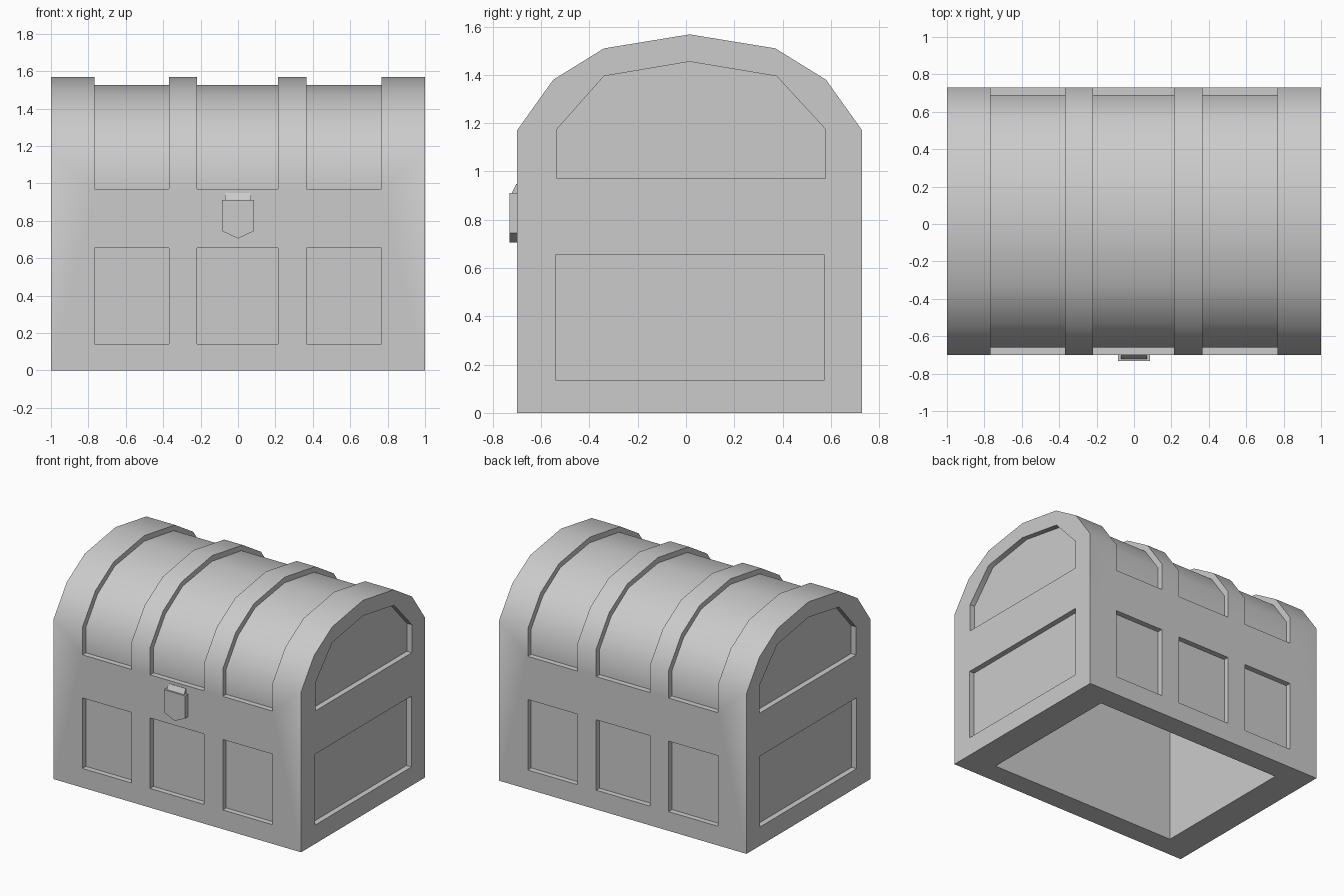
import bpy, bmesh, math
from mathutils import Vector

if "Cube" in bpy.data.objects:
    bpy.data.objects.remove(bpy.data.objects["Cube"])


def prism(bm, profile, x0, x1):
    """Extrude a closed (y, z) profile from x0 to x1."""
    a = [bm.verts.new((x0, y, z)) for y, z in profile]
    b = [bm.verts.new((x1, y, z)) for y, z in profile]
    n = len(profile)
    bm.faces.new(a)
    bm.faces.new(b[::-1])
    for i in range(n):
        bm.faces.new((a[i], b[i], b[(i + 1) % n], a[(i + 1) % n]))


def rect(y0, y1, z0, z1):
    return [(y0, z0), (y0, z1), (y1, z1), (y1, z0)]


def make_object(name, bm):
    bmesh.ops.recalc_face_normals(bm, faces=bm.faces)
    me = bpy.data.meshes.new(name)
    bm.to_mesh(me)
    bm.free()
    ob = bpy.data.objects.new(name, me)
    bpy.context.collection.objects.link(ob)
    return ob


# chest body: box with a faceted barrel lid
arch = [(-0.70, 1.17), (-0.55, 1.38), (-0.34, 1.51), (0.015, 1.568),
        (0.37, 1.51), (0.58, 1.38), (0.73, 1.17)]
bm = bmesh.new()
prism(bm, [(-0.70, 0)] + arch + [(0.73, 0)], -1, 1)
body = make_object("chest_body", bm)

# recesses, all gathered in one cutter
D = 0.04
bm = bmesh.new()
lid_floor = [(-0.66, 0.97), (-0.66, 1.155), (-0.525, 1.345), (-0.325, 1.475),
             (0.015, 1.527), (0.355, 1.475), (0.555, 1.345), (0.69, 1.155), (0.69, 0.97)]
lid_cut = lid_floor + [(0.9, 0.97), (0.9, 1.7), (-0.9, 1.7), (-0.9, 0.97)]
for x0, x1 in ((-0.768, -0.37), (-0.22, 0.215), (0.367, 0.768)):
    prism(bm, lid_cut, x0, x1)                                # lid bands
    prism(bm, rect(-0.9, -0.70 + D, 0.14, 0.655), x0, x1)     # front panels
    prism(bm, rect(0.73 - D, 0.9, 0.14, 0.655), x0, x1)       # back panels
end_arch = [(-0.535, 0.97), (-0.535, 1.175), (-0.34, 1.395), (0.015, 1.455),
            (0.375, 1.395), (0.578, 1.175), (0.578, 0.97)]
for s in (-1, 1):
    prism(bm, end_arch, s * (1 - D), s * 1.2)                 # end arches
    prism(bm, rect(-0.54, 0.573, 0.137, 0.655), s * (1 - D), s * 1.2)
prism(bm, rect(-0.54, 0.57, -0.2, 0.95), -0.77, 0.77)         # open underside
cutter = make_object("recess_cutter", bm)
cutter.hide_render = True

mod = body.modifiers.new("recesses", 'BOOLEAN')
mod.operation = 'DIFFERENCE'
mod.solver = 'EXACT'
mod.object = cutter
bpy.context.view_layer.objects.active = body
body.select_set(True)
bpy.ops.object.modifier_apply(modifier=mod.name)
bpy.ops.object.shade_smooth_by_angle(angle=math.radians(40))
bpy.data.objects.remove(cutter)

# latch plate: pointed shield on the front
bm = bmesh.new()
shield = [(-0.085, 0.91), (0.085, 0.91), (0.085, 0.745), (0, 0.705), (-0.085, 0.745)]
face = bm.faces.new([bm.verts.new((x, -0.732, z)) for x, z in shield])
ext = bmesh.ops.extrude_face_region(bm, geom=[face], use_keep_orig=True)
bmesh.ops.translate(bm, vec=Vector((0, 0.035, 0)),
                    verts=[v for v in ext["geom"] if isinstance(v, bmesh.types.BMVert)])
make_object("latch_plate", bm)

# latch hinge: sloped wedge above the plate
bm = bmesh.new()
prism(bm, [(-0.697, 0.905), (-0.722, 0.905), (-0.72, 0.915), (-0.703, 0.948), (-0.697, 0.948)],
      -0.07, 0.07)
make_object("latch_hinge", bm)
